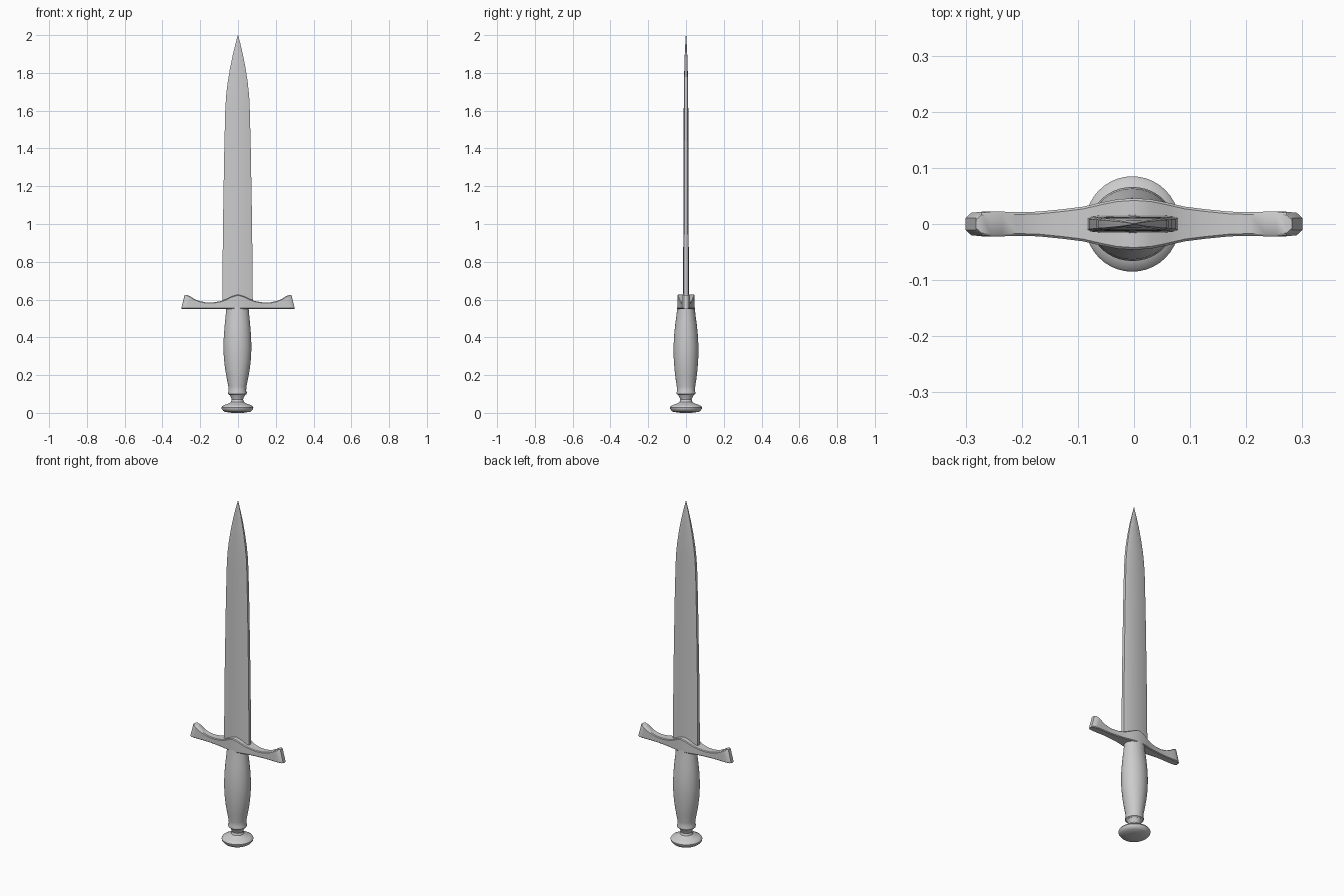
import bpy, bmesh, math


def loft(name, rings, angle=35):
    """Skin a list of equal-length point rings and cap both ends."""
    bm = bmesh.new()
    rows = [[bm.verts.new(p) for p in ring] for ring in rings]
    n = len(rows[0])
    for a, b in zip(rows, rows[1:]):
        for i in range(n):
            j = (i + 1) % n
            bm.faces.new((a[i], a[j], b[j], b[i]))
    bm.faces.new(rows[0])
    bm.faces.new(rows[-1])
    bmesh.ops.recalc_face_normals(bm, faces=bm.faces)
    mesh = bpy.data.meshes.new(name)
    bm.to_mesh(mesh)
    bm.free()
    ob = bpy.data.objects.new(name, mesh)
    bpy.context.collection.objects.link(ob)
    bpy.ops.object.select_all(action='DESELECT')
    ob.select_set(True)
    bpy.context.view_layer.objects.active = ob
    bpy.ops.object.shade_smooth_by_angle(angle=math.radians(angle))
    return ob


def lathe(name, profile, segments=40, cx=-0.003):
    """Elliptical turning: profile rows are (z, x radius, y radius)."""
    turn = [2 * math.pi * i / segments for i in range(segments)]
    return loft(name, [[(cx + rx * math.cos(t), ry * math.sin(t), z) for t in turn]
                       for z, rx, ry in profile])


# Blade: blunt-edged, gently crowned section tapering to a point
blade = [(0.56, 0.081, 0.016), (1.0, 0.077, 0.014), (1.4, 0.070, 0.013),
         (1.6, 0.065, 0.012), (1.68, 0.061, 0.0115), (1.75, 0.053, 0.011),
         (1.82, 0.042, 0.009), (1.89, 0.028, 0.007), (1.95, 0.014, 0.004),
         (2.0, 0.001, 0.001)]
section = [(1, -0.65), (1, 0.65), (0.88, 0.92), (0, 1), (-0.88, 0.92),
           (-1, 0.65), (-1, -0.65), (-0.88, -0.92), (0, -1), (0.88, -0.92)]
loft("blade", [[(w * u - 0.0025 * min(1, (2 - z) / 0.4), t * v, z) for u, v in section]
               for z, w, t in blade])

# Crossguard: half profile of (x, half depth, top z), mirrored across x
half = [(0.0, 0.046, 0.626), (0.03, 0.044, 0.618), (0.06, 0.038, 0.603),
        (0.09, 0.031, 0.592), (0.13, 0.026, 0.585), (0.17, 0.022, 0.585),
        (0.21, 0.021, 0.593), (0.245, 0.022, 0.605), (0.27, 0.022, 0.618),
        (0.29, 0.020, 0.625), (0.30, 0.011, 0.625)]
stations = [(-x, d, z) for x, d, z in half[:0:-1]] + half
rings = []
for x, d, top in stations:
    lean = 0.018 * min(1, max(0, (abs(x) - 0.2) / 0.08)) * (-1 if x > 0 else 1)
    c = 0.004
    rings.append([(x, -d + c, 0.55), (x, d - c, 0.55), (x, d, 0.55 + c),
                  (x + lean, d, top - c), (x + lean, d - c, top),
                  (x + lean, -d + c, top), (x + lean, -d, top - c),
                  (x, -d, 0.55 + c)])
loft("crossguard", rings, 40)

# Grip: swelling handle with a small collar at its foot
lathe("grip", [(0.095, 0.042, 0.042), (0.100, 0.049, 0.049), (0.108, 0.050, 0.050),
               (0.116, 0.046, 0.047), (0.14, 0.048, 0.049), (0.18, 0.056, 0.055),
               (0.23, 0.065, 0.061), (0.29, 0.072, 0.065), (0.35, 0.074, 0.066),
               (0.41, 0.072, 0.063), (0.47, 0.067, 0.057), (0.52, 0.062, 0.050),
               (0.56, 0.059, 0.046)])

# Pommel: waisted neck flaring into a flat disc
lathe("pommel", [(0.0, 0.030, 0.030), (0.006, 0.068, 0.070), (0.012, 0.076, 0.077),
                 (0.020, 0.083, 0.083), (0.029, 0.084, 0.085), (0.036, 0.080, 0.081),
                 (0.043, 0.066, 0.067), (0.050, 0.046, 0.046), (0.058, 0.034, 0.034),
                 (0.070, 0.030, 0.030), (0.082, 0.034, 0.034), (0.098, 0.043, 0.043)])
